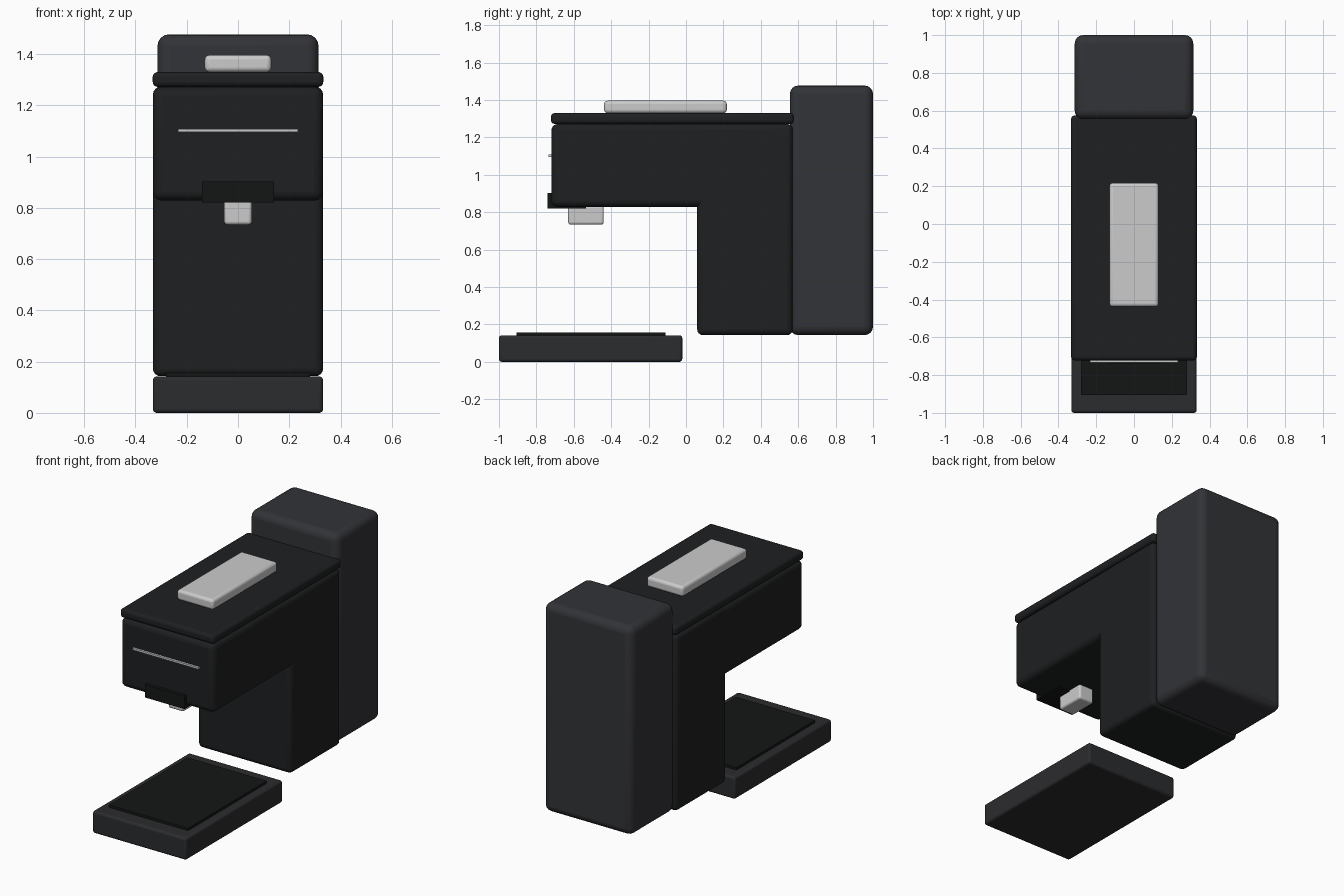
import bpy

if "Cube" in bpy.data.objects:
    bpy.data.objects.remove(bpy.data.objects["Cube"])


def paint(name, rgb):
    m = bpy.data.materials.new(name)
    m.diffuse_color = (*rgb, 1)
    m.use_nodes = True
    m.node_tree.nodes["Principled BSDF"].inputs["Base Color"].default_value = m.diffuse_color
    return m


BLACK = paint("black_plastic", (0.013, 0.014, 0.015, 1)[:3])
GRATE = paint("grate_black", (0.007, 0.008, 0.008))
CHARCOAL = paint("charcoal", (0.024, 0.025, 0.027))
SMOKE = paint("smoked_plastic", (0.032, 0.033, 0.038))
SILVER = paint("silver", (0.55, 0.55, 0.57))


def prism(name, profile, half_width, mat, bevel):
    """Extrude a (y, z) side profile across x, then round its edges."""
    n = len(profile)
    verts = [(x, y, z) for x in (-half_width, half_width) for y, z in profile]
    faces = [tuple(range(n))[::-1], tuple(range(n, 2 * n))]
    faces += [(i, (i + 1) % n, n + (i + 1) % n, n + i) for i in range(n)]
    mesh = bpy.data.meshes.new(name)
    mesh.from_pydata(verts, [], faces)
    mesh.materials.append(mat)
    ob = bpy.data.objects.new(name, mesh)
    bpy.context.collection.objects.link(ob)
    if bevel:
        mod = ob.modifiers.new("round_edges", 'BEVEL')
        mod.width = bevel
        mod.segments = 4
        mod.limit_method = 'ANGLE'
        bpy.ops.object.select_all(action='DESELECT')
        ob.select_set(True)
        bpy.context.view_layer.objects.active = ob
        bpy.ops.object.shade_smooth_by_angle()
    return ob


def box(name, half_width, y, z, mat, bevel=0):
    (y0, y1), (z0, z1) = y, z
    return prism(name, [(y0, z0), (y1, z0), (y1, z1), (y0, z1)], half_width, mat, bevel)


# Drip tray and its grate
box("drip_tray", 0.332, (-1.0, -0.02), (0.0, 0.142), CHARCOAL, 0.015)
box("drip_grate", 0.28, (-0.905, -0.11), (0.13, 0.158), GRATE)

# Body: overhanging head joined to the rear column
box("brew_head", 0.332, (-0.72, 0.57), (0.828, 1.272), BLACK, 0.035)
box("rear_column", 0.332, (0.06, 0.57), (0.143, 1.272), BLACK, 0.03)

# Lid and lever handle on top
box("lid", 0.333, (-0.722, 0.575), (1.272, 1.33), BLACK, 0.02)
box("lever_handle", 0.13, (-0.438, 0.218), (1.33, 1.396), SILVER, 0.018)

# Water tank behind
box("water_tank", 0.314, (0.555, 1.0), (0.143, 1.477), SMOKE, 0.045)

# Front trim, spout holder and nozzle
box("front_trim", 0.234, (-0.734, -0.712), (1.096, 1.108), SILVER)
box("spout_holder", 0.14, (-0.741, -0.535), (0.82, 0.903), GRATE)
box("spout", 0.054, (-0.63, -0.44), (0.734, 0.835), SILVER, 0.013)
